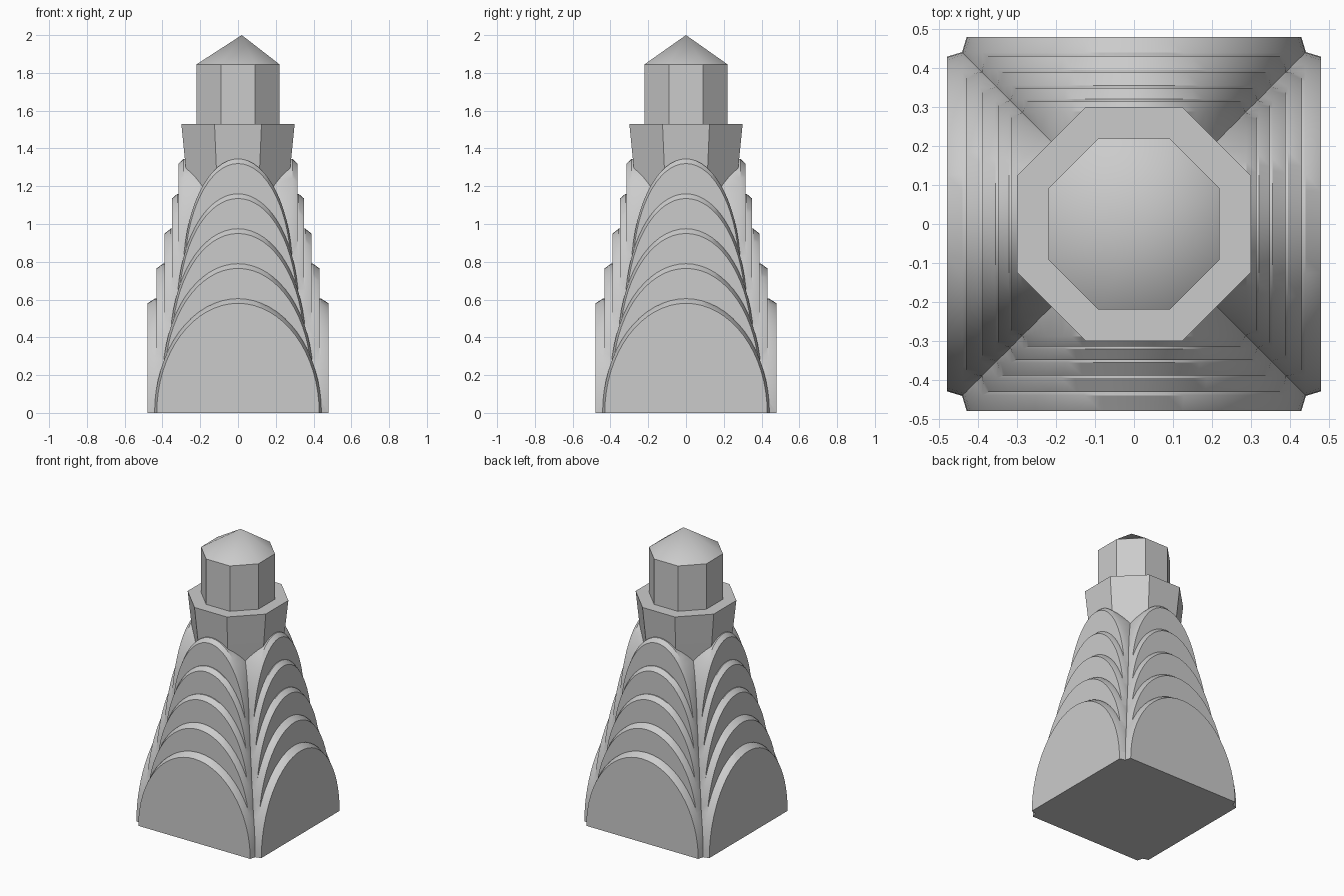
import bpy, bmesh
from math import pi, cos, sin, radians

if "Cube" in bpy.data.objects:
    bpy.data.objects.remove(bpy.data.objects["Cube"])


def loft(name, loops, tip=None):
    """Solid from a list of equally long point loops, optionally ending in a tip."""
    bm = bmesh.new()
    rings = [[bm.verts.new(p) for p in loop] for loop in loops]
    n = len(rings[0])
    for a, b in zip(rings, rings[1:]):
        for i in range(n):
            j = (i + 1) % n
            bm.faces.new((a[i], a[j], b[j], b[i]))
    bm.faces.new(rings[0])
    if tip:
        t = bm.verts.new(tip)
        for i in range(n):
            bm.faces.new((rings[-1][i], rings[-1][(i + 1) % n], t))
    else:
        bm.faces.new(rings[-1])
    bmesh.ops.recalc_face_normals(bm, faces=bm.faces[:])
    me = bpy.data.meshes.new(name)
    bm.to_mesh(me)
    bm.free()
    ob = bpy.data.objects.new(name, me)
    bpy.context.collection.objects.link(ob)
    return ob


def vault(name, s, z0, along_x):
    """Arched barrel with softened end rims, scaled in plan by s."""
    loops = []
    for d, w, h in ((-.48, .43, .58), (-.44, .442, .605),
                    (.44, .442, .605), (.48, .43, .58)):
        loop = []
        for i in range(33):
            a = pi * i / 32
            u, z = w * s * cos(a), z0 + h * max(0, sin(a))
            loop.append((d * s, u, z) if along_x else (u, d * s, z))
        loops.append(loop)
    return loft(name, loops)


def octagon(apothem, z):
    r = apothem / cos(pi / 8)
    return [(r * cos(pi / 8 + i * pi / 4), r * sin(pi / 8 + i * pi / 4), z)
            for i in range(8)]


# Five shrinking tiers of crossed vaults
parts = []
for k in range(5):
    for along_x in (False, True):
        parts.append(vault("vault_tier", 0.9 ** k, 0.185 * k, along_x))

# Flared octagonal collar
parts.append(loft("collar", [octagon(.245, 1.0), octagon(.28, 1.33), octagon(.30, 1.53)]))

# Lantern drum with pointed roof
parts.append(loft("lantern", [octagon(.22, 1.4), octagon(.22, 1.845)], (.02, 0, 2.0)))

# Merge all parts into one tower
tower = parts[0]
tower.name = "tower"
bpy.context.view_layer.objects.active = tower
tower.select_set(True)
for p in parts[1:]:
    m = tower.modifiers.new("union", 'BOOLEAN')
    m.operation = 'UNION'
    m.solver = 'MANIFOLD'
    m.object = p
    bpy.ops.object.modifier_apply(modifier=m.name)
    bpy.data.objects.remove(p)
bpy.ops.object.shade_smooth_by_angle(angle=radians(30))
